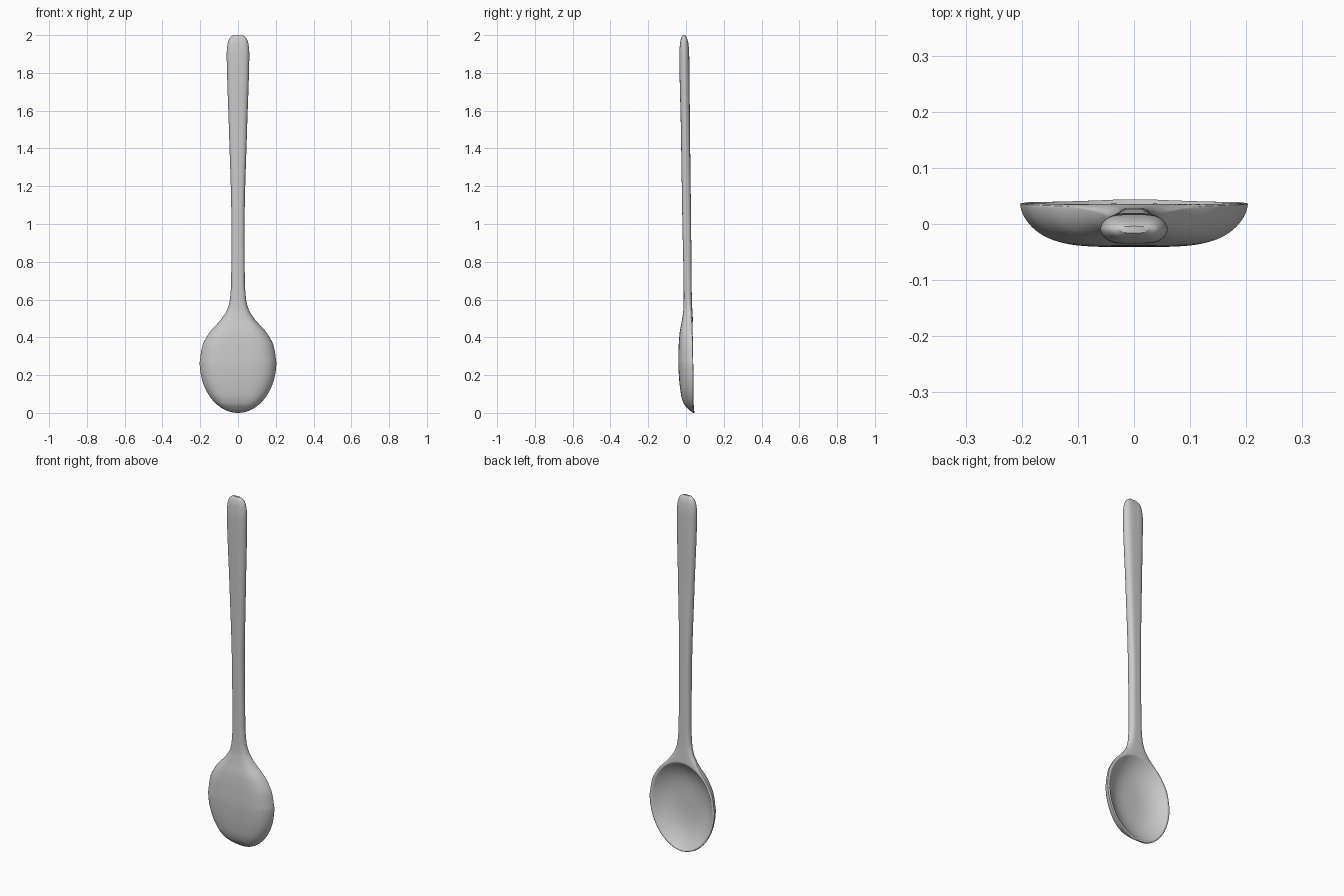
import bpy
import bmesh
import math

if "Cube" in bpy.data.objects:
    bpy.data.objects.remove(bpy.data.objects["Cube"], do_unlink=True)


def smooth_profile(points):
    """Return a monotone cubic curve through (height, value) points."""
    n = len(points)
    slope = [(points[i + 1][1] - points[i][1]) / (points[i + 1][0] - points[i][0])
             for i in range(n - 1)]
    tangent = [slope[0]]
    for a, b in zip(slope, slope[1:]):
        tangent.append(2 * a * b / (a + b) if a * b > 0 else 0.0)
    tangent.append(slope[-1])

    def value(z):
        i = 0
        while i < n - 2 and z > points[i + 1][0]:
            i += 1
        (z0, v0), (z1, v1) = points[i], points[i + 1]
        h = z1 - z0
        t = min(max((z - z0) / h, 0), 1)
        s = 1 - t
        return (v0 * (1 + 2 * t) * s * s + h * tangent[i] * t * s * s
                + v1 * t * t * (3 - 2 * t) - h * tangent[i + 1] * t * t * s)
    return value


# Outline, convex front and open back of the spoon, by height
WIDEST = 0.27
upper_width = smooth_profile([
    (WIDEST, 0.203), (0.35, 0.19), (0.42, 0.155), (0.5, 0.086), (0.55, 0.056),
    (0.6, 0.043), (0.7, 0.036), (1.0, 0.035), (1.5, 0.048), (1.8, 0.058),
    (1.9, 0.06), (1.95, 0.056), (1.985, 0.044), (2.0, 0.024)])
front_y = smooth_profile([
    (0, 0.037), (0.02, 0.012), (0.05, -0.012), (0.1, -0.027), (0.2, -0.038),
    (0.27, -0.041), (0.35, -0.039), (0.42, -0.034), (0.5, -0.02), (0.56, -0.013),
    (0.62, -0.012), (1.0, -0.019), (1.5, -0.027), (1.9, -0.035), (1.96, -0.031),
    (1.99, -0.023), (2.0, -0.016)])
back_y = smooth_profile([
    (0, 0.044), (0.27, 0.042), (0.5, 0.036), (0.6, 0.031), (1.0, 0.027),
    (1.5, 0.021), (1.9, 0.017), (1.96, 0.012), (1.99, 0.003), (2.0, -0.004)])


def half_width(z):
    if z < WIDEST:
        return 0.203 * math.sqrt(1 - (1 - z / WIDEST) ** 2)
    return upper_width(z)


def hollow(x, z):
    """Depth of the bowl's egg-shaped hollow."""
    dz = z - 0.26
    r = math.hypot(x / 0.19, dz / (0.235 if dz > 0 else 0.252))
    return 0.066 * (1 - r ** 3.2) if r < 1 else 0.0


def section(z, steps=48):
    """Closed cross-section: front curve, then the back with the hollow."""
    w, front, back = half_width(z), front_y(z), back_y(z)
    t = min(max((z - 0.45) / 0.2, 0), 1)
    t = t * t * (3 - 2 * t)
    seam = (1 - t) * (back - 0.006) + t * (back + front) / 2
    ring = []
    for i in range(2 * steps):
        u = math.cos(math.pi * i / steps)
        bulge = max(1 - u ** 4, 0) ** 0.6
        if i <= steps:
            y = seam + (front - seam) * bulge
        else:
            y = seam + (back - seam) * bulge - hollow(u * w, z)
        ring.append((u * w, y, z))
    return ring


# Rows are closer together at the tip, the bowl and the rounded end
tip = [WIDEST * (1 - math.cos(0.06 + (math.pi / 2 - 0.06) * i / 40)) for i in range(40)]
bowl = [WIDEST + 0.38 * i / 60 for i in range(60)]
handle = [0.65 + 1.25 * i / 40 for i in range(40)]
end = [1.9 + 0.1 * math.sin(math.pi / 2 * i / 16) for i in range(17)]

bm = bmesh.new()
rows = [[bm.verts.new(p) for p in section(z)] for z in tip + bowl + handle + end]
for low, high in zip(rows, rows[1:]):
    for i in range(len(low)):
        j = (i + 1) % len(low)
        bm.faces.new((low[i], low[j], high[j], high[i]))
bm.faces.new(rows[0])
bm.faces.new(rows[-1])
bmesh.ops.recalc_face_normals(bm, faces=bm.faces)
mesh = bpy.data.meshes.new("spoon")
bm.to_mesh(mesh)
bm.free()

# Plain grey metal
grey = bpy.data.materials.new("grey")
grey.use_nodes = True
colour = (0.6, 0.6, 0.6, 1)
grey.diffuse_color = colour
grey.node_tree.nodes["Principled BSDF"].inputs["Base Color"].default_value = colour
mesh.materials.append(grey)

spoon = bpy.data.objects.new("spoon", mesh)
bpy.context.collection.objects.link(spoon)
bpy.ops.object.select_all(action="DESELECT")
spoon.select_set(True)
bpy.context.view_layer.objects.active = spoon
bpy.ops.object.shade_smooth_by_angle(angle=math.radians(50))
